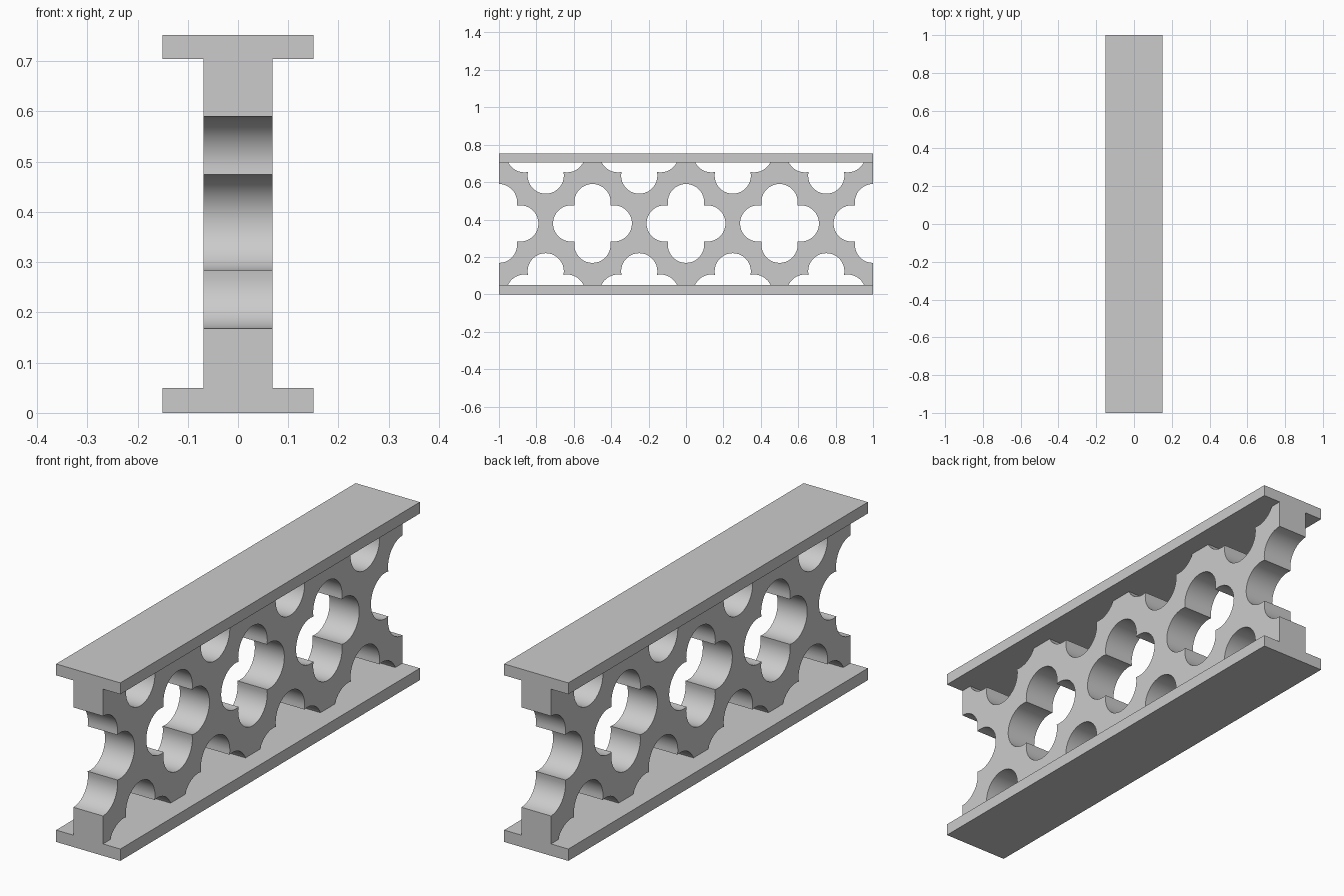
import bpy, bmesh
from math import pi, sin, cos, atan2, sqrt, radians

if "Cube" in bpy.data.objects:
    bpy.data.objects.remove(bpy.data.objects["Cube"])

LOBE_R, LOBE_D = 0.097, 0.114      # lobe radius, lobe offset from hole centre
MID_Z, ROW = 0.379, 0.37           # centre row height, row spacing


def box(name, sx, sy, z0, z1):
    bpy.ops.mesh.primitive_cube_add(size=1, location=(0, 0, (z0 + z1) / 2))
    o = bpy.context.object
    o.name = name
    o.scale = (sx, sy, z1 - z0)
    bpy.ops.object.transform_apply(location=True, rotation=False, scale=True)
    return o


def quatrefoil(cy, cz, steps=20):
    """Closed outline of four overlapping circular lobes in the y-z plane."""
    c = (LOBE_D + sqrt(2 * LOBE_R ** 2 - LOBE_D ** 2)) / 2
    phi = atan2(c, c - LOBE_D)
    pts = []
    for k in range(4):
        a = k * pi / 2
        for i in range(steps):
            t = a - phi + 2 * phi * i / steps
            pts.append((cy + LOBE_D * cos(a) + LOBE_R * cos(t),
                        cz + LOBE_D * sin(a) + LOBE_R * sin(t)))
    return pts


# Flanges
box("bottom_flange", 0.30, 2.0, 0.0, 0.05)
box("top_flange", 0.30, 2.0, 0.704, 0.752)

# Web
web = box("pierced_web", 0.138, 2.0, 0.05, 0.704)

# Staggered quatrefoil cutters
holes = [(-1 + 0.5 * i, MID_Z) for i in range(5)]
holes += [(-0.75 + 0.5 * i, MID_Z + s * ROW) for i in range(4) for s in (-1, 1)]
bm = bmesh.new()
for cy, cz in holes:
    face = bm.faces.new([bm.verts.new((-0.2, y, z)) for y, z in quatrefoil(cy, cz)])
    ext = bmesh.ops.extrude_face_region(bm, geom=[face])["geom"]
    bmesh.ops.translate(bm, vec=(0.4, 0, 0),
                        verts=[v for v in ext if isinstance(v, bmesh.types.BMVert)])
    if not face.is_valid:
        continue
bmesh.ops.recalc_face_normals(bm, faces=bm.faces)
mesh = bpy.data.meshes.new("hole_cutter")
bm.to_mesh(mesh)
bm.free()
cutter = bpy.data.objects.new("hole_cutter", mesh)
bpy.context.collection.objects.link(cutter)
cutter.hide_render = True

# Pierce the web
mod = web.modifiers.new("holes", 'BOOLEAN')
mod.operation = 'DIFFERENCE'
mod.solver = 'EXACT'
mod.object = cutter
bpy.ops.object.select_all(action='DESELECT')
web.select_set(True)
bpy.context.view_layer.objects.active = web
bpy.ops.object.modifier_apply(modifier=mod.name)
bpy.data.objects.remove(cutter)
bpy.ops.object.shade_smooth_by_angle(angle=radians(30))
